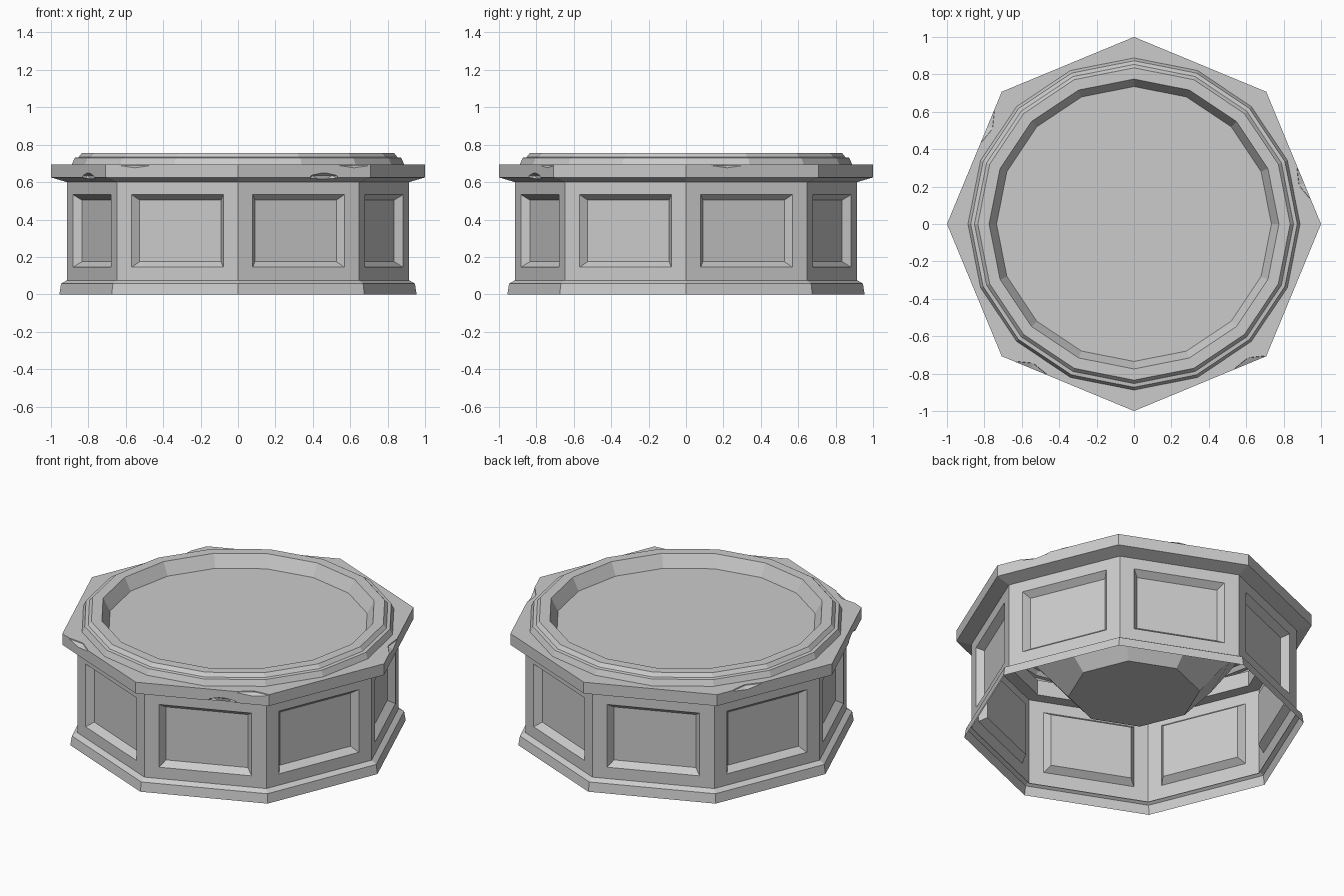
import bpy, bmesh
from math import cos, sin, pi, atan2
from mathutils import Matrix, Vector

if "Cube" in bpy.data.objects:
    bpy.data.objects.remove(bpy.data.objects["Cube"])


def finish(name, bm):
    mesh = bpy.data.meshes.new(name)
    bm.to_mesh(mesh)
    bm.free()
    obj = bpy.data.objects.new(name, mesh)
    bpy.context.collection.objects.link(obj)
    return obj


def lathe(bm, profile, sides, closed=False):
    """Sweep (radius, height) points around z with a corner on +x."""
    rings = [[bm.verts.new((r * cos(2 * pi * i / sides), r * sin(2 * pi * i / sides), z))
              for i in range(sides)] for r, z in profile]
    pairs = list(zip(rings, rings[1:]))
    if closed:
        pairs.append((rings[-1], rings[0]))
    for a, b in pairs:
        for i in range(sides):
            j = (i + 1) % sides
            bm.faces.new((a[i], a[j], b[j], b[i]))
    return rings


# Octagonal drum with a recessed panel on every side, open underneath
bm = bmesh.new()
lathe(bm, [(0.915, 0.06), (0.915, 0.618)], 8)
bm.normal_update()
for f in list(bm.faces):
    for thickness, depth in [(0.085, 0), (0.03, -0.04)]:
        bmesh.ops.inset_individual(bm, faces=[f], thickness=thickness, depth=depth,
                                   use_even_offset=True)
finish("panelled_drum", bm)

# Base moulding
bm = bmesh.new()
lathe(bm, [(0.955, 0), (0.946, 0.057), (0.915, 0.075)], 8)
finish("base_moulding", bm)

# Overhanging cornice
bm = bmesh.new()
lathe(bm, [(0.84, 0.60), (0.915, 0.60), (1.0, 0.625), (1.0, 0.695), (0.84, 0.695)], 8, True)
bmesh.ops.recalc_face_normals(bm, faces=bm.faces)
cornice = finish("cornice", bm)

# Chips knocked out of the cornice edges: face angle, offset along face, height
bm = bmesh.new()
for x, y, z in [(-0.55, -0.77, 0.705), (0.62, -0.74, 0.705), (0.46, -0.81, 0.62),
                (-0.78, 0.52, 0.705), (0.91, 0.22, 0.705), (-0.80, -0.48, 0.62)]:
    side = (int(atan2(y, x) // (pi / 4)) + 0.5) * pi / 4
    normal = Vector((cos(side), sin(side), 0))
    p = Vector((x, y, 0))
    p += normal * (0.935 - p.dot(normal))
    p.z = z
    bmesh.ops.create_icosphere(bm, subdivisions=1, radius=1, matrix=Matrix.Translation(p)
                               @ Matrix.Rotation(side, 4, 'Z')
                               @ Matrix.Diagonal((0.045, 0.11, 0.034, 1)))
cutter = finish("chip_cutter", bm)
cutter.hide_render = True
mod = cornice.modifiers.new("chips", 'BOOLEAN')
mod.operation = 'DIFFERENCE'
mod.solver = 'EXACT'
mod.object = cutter
bpy.context.view_layer.objects.active = cornice
bpy.ops.object.modifier_apply(modifier=mod.name)
bpy.data.objects.remove(cutter)

# Sixteen-sided stepped rim and shallow basin floor
bm = bmesh.new()
rings = lathe(bm, [(0.89, 0.69), (0.873, 0.73), (0.853, 0.733), (0.835, 0.755),
                   (0.775, 0.755), (0.735, 0.68)], 16)
bm.faces.new(rings[-1])
finish("basin_rim", bm)

# Tapered bowl hanging inside the hollow drum
bm = bmesh.new()
rings = lathe(bm, [(0.37, 0.235), (0.56, 0.45), (0.73, 0.68)], 8)
bm.faces.new(rings[0][::-1])
finish("inner_bowl", bm)
